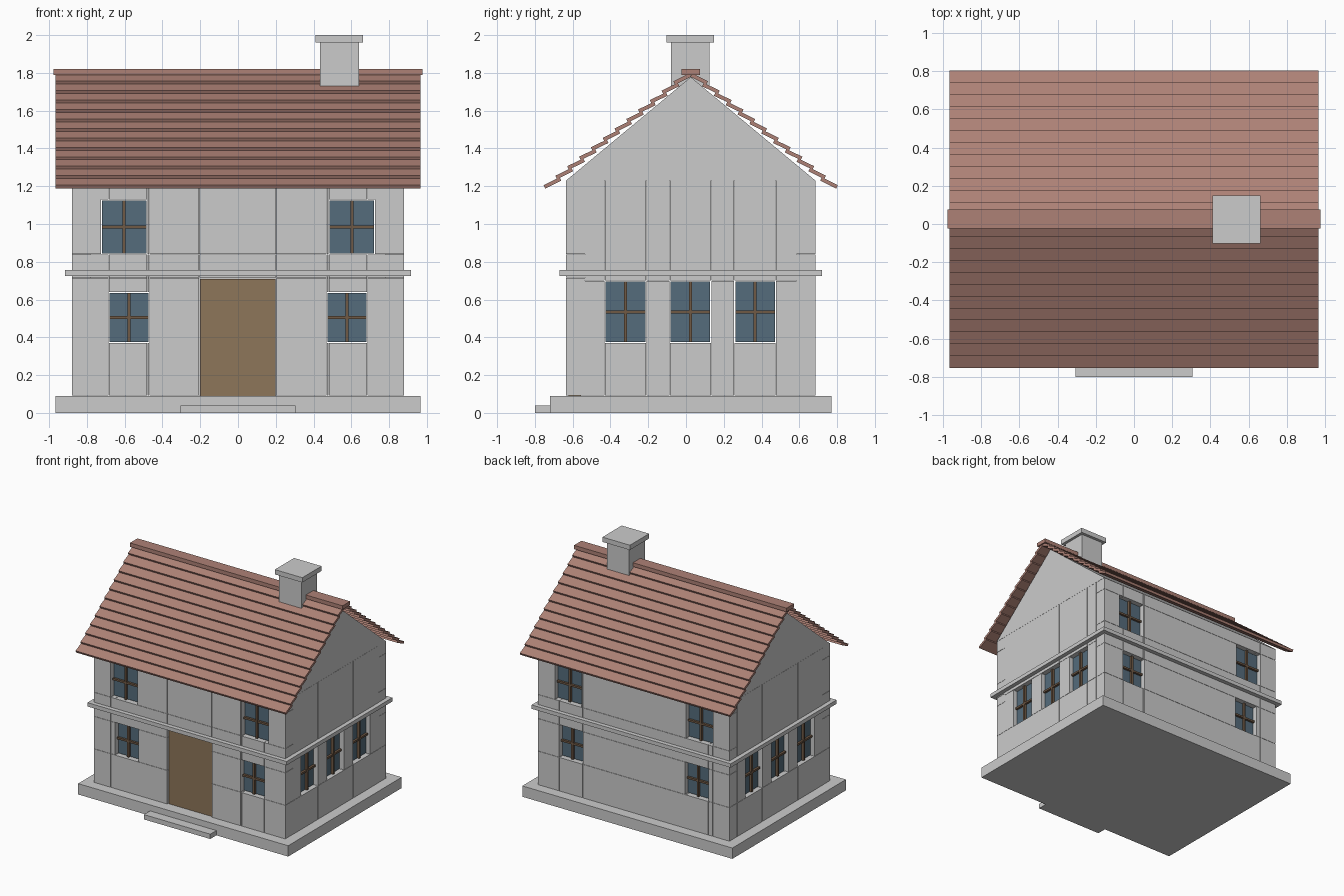
import bpy, bmesh, math

if "Cube" in bpy.data.objects:
    bpy.data.objects.remove(bpy.data.objects["Cube"])

CY = 0.025                 # house centre line in y
WX, WY, T = 0.88, 0.66, 0.10   # half width, half depth, wall thickness


def material(name, rgb):
    m = bpy.data.materials.new(name)
    m.diffuse_color = (*rgb, 1)
    m.use_nodes = True
    m.node_tree.nodes["Principled BSDF"].inputs["Base Color"].default_value = m.diffuse_color
    return m


TILE = material("roof_tile", (0.42, 0.22, 0.18))
GLASS = material("window_glass", (0.09, 0.15, 0.20))
WOOD = material("door_wood", (0.27, 0.18, 0.10))
BAR = material("bar_wood", (0.16, 0.10, 0.06))


def finish(name, bm, mat=None):
    bmesh.ops.recalc_face_normals(bm, faces=bm.faces)
    me = bpy.data.meshes.new(name)
    bm.to_mesh(me)
    bm.free()
    ob = bpy.data.objects.new(name, me)
    bpy.context.collection.objects.link(ob)
    if mat:
        me.materials.append(mat)
    return ob


def boxes(name, items, mat=None):
    """One object from boxes given as (x0, x1, y0, y1, z0, z1)."""
    bm = bmesh.new()
    for x0, x1, y0, y1, z0, z1 in items:
        vs = bmesh.ops.create_cube(bm, size=1)["verts"]
        for v in vs:
            v.co = (x0 if v.co.x < 0 else x1,
                    y0 if v.co.y < 0 else y1,
                    z0 if v.co.z < 0 else z1)
    return finish(name, bm, mat)


def extrude_x(bm, profile, x0, x1):
    """Add a prism along x from a (y, z) profile."""
    f = bm.faces.new([bm.verts.new((x0, y, z)) for y, z in profile])
    r = bmesh.ops.extrude_face_region(bm, geom=[f], use_keep_orig=True)
    for g in r["geom"]:
        if isinstance(g, bmesh.types.BMVert):
            g.co.x = x1


def on_wall(side, u0, u1, d0, d1, z0, z1):
    """Box on a wall: u runs along it, d is the depth behind its outer face."""
    if side == "front":
        return (u0, u1, CY - WY + d0, CY - WY + d1, z0, z1)
    if side == "back":
        return (u0, u1, CY + WY - d1, CY + WY - d0, z0, z1)
    if side == "right":
        return (WX - d1, WX - d0, u0, u1, z0, z1)
    return (-WX + d0, -WX + d1, u0, u1, z0, z1)


def wall(side, ucuts, zcuts, holes):
    """Wall made of panels on a grid of cuts, leaving the holes open."""
    g = 0.001
    cells = []
    for u0, u1 in zip(ucuts, ucuts[1:]):
        for z0, z1 in zip(zcuts, zcuts[1:]):
            u, z = (u0 + u1) / 2, (z0 + z1) / 2
            if not any(a < u < b and c < z < d for a, b, c, d in holes):
                cells.append(on_wall(side, u0 + g, u1 - g, 0, T, z0 + g, z1 - g))
    boxes(side + "_wall", cells)


def windows(side, holes):
    """Recessed panes with a cross of glazing bars."""
    panes, bars = [], []
    m, b = 0.005, 0.008
    for u0, u1, z0, z1 in holes:
        u0, u1, z0, z1 = u0 + m, u1 - m, z0 + m, z1 - m
        u, z = (u0 + u1) / 2, (z0 + z1) / 2
        panes.append(on_wall(side, u0, u1, 0.035, 0.065, z0, z1))
        bars.append(on_wall(side, u - b, u + b, 0.015, 0.085, z0, z1))
        bars.append(on_wall(side, u0, u1, 0.017, 0.083, z - b, z + b))
    boxes(side + "_window_panes", panes, GLASS)
    boxes(side + "_window_bars", bars, BAR)


# plinth, doorstep and string course
boxes("plinth", [(-0.965, 0.965, -0.72, 0.77, 0, 0.09)])
boxes("doorstep", [(-0.305, 0.305, -0.80, -0.72, 0, 0.04)])
boxes("string_course", [(-0.915, 0.915, -0.67, 0.72, 0.725, 0.757)])

# front and back walls with two windows per storey
half = [0.725, 0.685, 0.48, 0.47]
long_cuts = [-WX] + [-h for h in half] + half[::-1] + [WX]
door_cuts = sorted(long_cuts + [-0.205, 0.203])
long_z = [0.09, 0.37, 0.64, 0.84, 1.13, 1.23]
upper, lower = (0.48, 0.725, 0.84, 1.13), (0.47, 0.685, 0.37, 0.64)
long_holes = [h for a, b, c, d in (upper, lower) for h in ((a, b, c, d), (-b, -a, c, d))]
door_hole = (-0.205, 0.203, 0.09, 0.715)
wall("front", door_cuts, sorted(long_z + [0.715]), long_holes + [door_hole])
wall("back", long_cuts, long_z, long_holes)

# side walls with three windows each
side_holes = [(c - 0.11, c + 0.11, 0.37, 0.70) for c in (-0.32, 0.023, 0.366)]
side_cuts = [CY - WY + T] + [v for h in side_holes for v in h[:2]] + [CY + WY - T]
for side in ("right", "left"):
    wall(side, side_cuts, [0.09, 0.37, 0.70, 1.23], side_holes)
    windows(side, side_holes)
for side in ("front", "back"):
    windows(side, long_holes)

# door
boxes("door", [on_wall("front", -0.20, 0.198, 0.012, 0.08, 0.09, 0.71)], WOOD)

# gable block under the roof
bm = bmesh.new()
extrude_x(bm, [(CY - WY, 1.23), (CY + WY, 1.23), (CY, 1.778)], -WX, WX)
finish("gables", bm)

# stepped rows of roof tiles on both slopes
c, s = math.cos(math.radians(26)), math.sin(math.radians(26))
L, H = 0.094, 0.02
for sign, name in ((1, "front_roof_tiles"), (-1, "back_roof_tiles")):
    bm = bmesh.new()
    for i in range(12):
        y, z = -0.77 + 0.0625 * i, 1.188 + 0.05 * i
        prof = [(y, z), (y + L * c, z + L * s),
                (y + L * c - H * s, z + L * s + H * c), (y - H * s, z + H * c)]
        extrude_x(bm, [(CY + sign * a, b) for a, b in prof], -0.965, 0.965)
    finish(name, bm, TILE)
boxes("ridge_cap", [(-0.977, 0.977, CY - 0.048, CY + 0.05, 1.788, 1.82)], TILE)

# chimney
boxes("chimney_stack", [(0.435, 0.64, -0.08, 0.125, 1.73, 1.96)])
boxes("chimney_cap", [(0.411, 0.663, -0.103, 0.149, 1.96, 2.0)])
